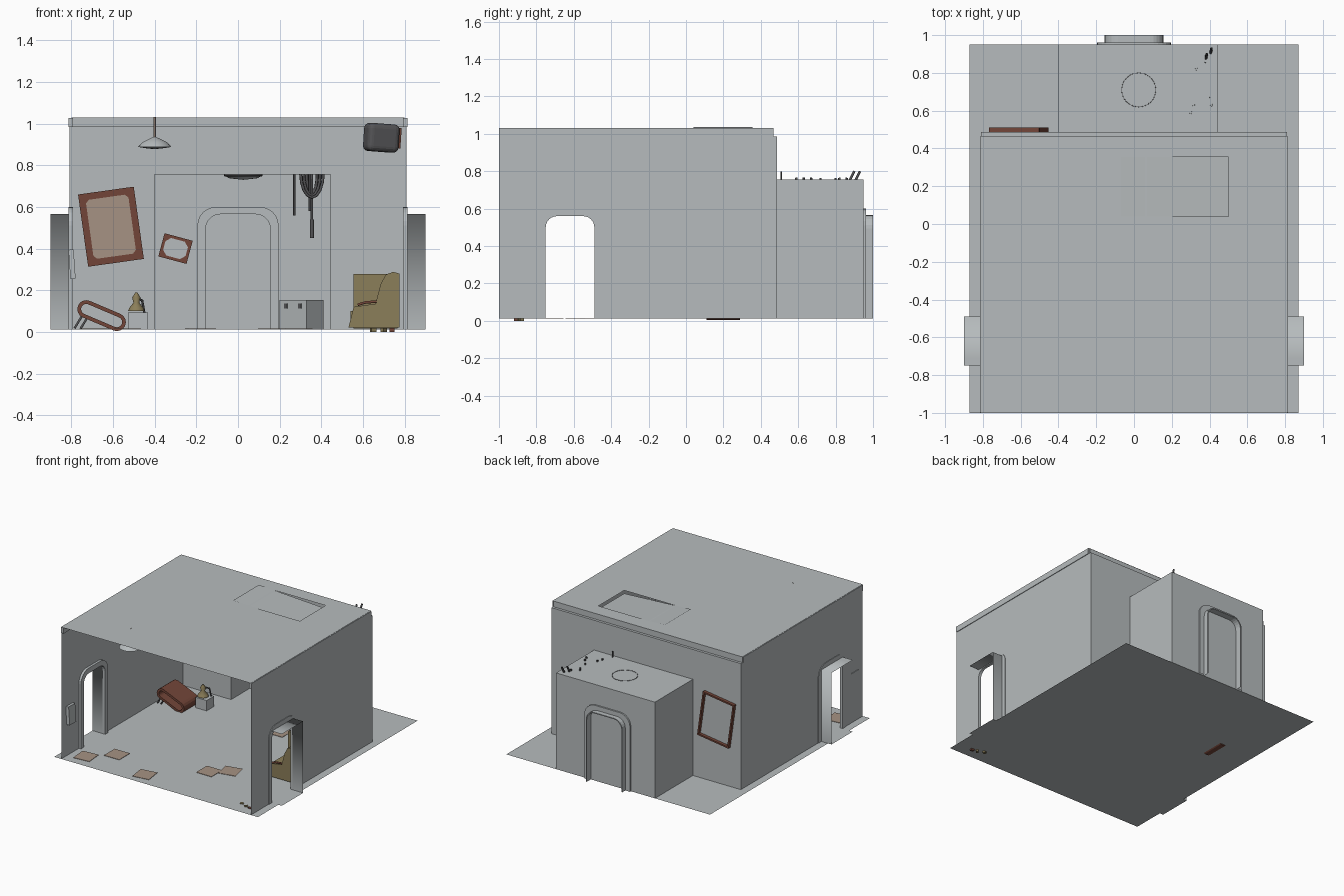
import bpy, bmesh, math
from mathutils import Vector, Matrix

if "Cube" in bpy.data.objects:
    bpy.data.objects.remove(bpy.data.objects["Cube"])


def material(name, rgb):
    m = bpy.data.materials.new(name)
    m.use_nodes = True
    m.diffuse_color = (*rgb, 1)
    m.node_tree.nodes["Principled BSDF"].inputs["Base Color"].default_value = (*rgb, 1)
    return m


GREY = material("plaster_grey", (0.47, 0.5, 0.51))
BROWN = material("red_brown_wood", (0.17, 0.06, 0.04))
YELLOW = material("mustard_cloth", (0.26, 0.21, 0.1))
DARK = material("dark_metal", (0.09, 0.09, 0.095))
TAN = material("tan_patch", (0.38, 0.29, 0.23))

# Main levels of the room
FLOOR, ROOF, LEDGE, ALCOVE = 0.012, 1.03, 0.985, 0.755
SIDE, FRONT, ROOF_BACK, BACK, REAR = 0.81, -1, 0.467, 0.487, 0.95
A_MIN, A_MAX = -0.4, 0.445
DOOR_Y = -0.62


def mesh(name, verts, faces, mat, smooth=False):
    me = bpy.data.meshes.new(name)
    me.from_pydata([Vector(v) for v in verts], [], faces)
    bm = bmesh.new()
    bm.from_mesh(me)
    bmesh.ops.recalc_face_normals(bm, faces=bm.faces)
    bm.to_mesh(me)
    bm.free()
    me.materials.append(mat)
    if smooth:
        me.polygons.foreach_set("use_smooth", [True] * len(me.polygons))
    ob = bpy.data.objects.new(name, me)
    bpy.context.collection.objects.link(ob)
    return ob


def place(axis, d, pts):
    return [(d, u, z) if axis == "x" else (u, d, z) for u, z in pts]


def wall(name, axis, d, pts):
    return mesh(name, place(axis, d, pts), [range(len(pts))], GREY)


def loft(name, rows, mat=GREY, closed=False, smooth=False):
    n = len(rows[0])
    faces = []
    for r in range(len(rows) if closed else len(rows) - 1):
        s = (r + 1) % len(rows)
        faces += [(r*n + i, r*n + i + 1, s*n + i + 1, s*n + i) for i in range(n - 1)]
    return mesh(name, [p for row in rows for p in row], faces, mat, smooth)


def prism(name, pts, a, b, mat):
    n = len(pts)
    faces = [range(n), range(n, 2 * n)]
    faces += [(i, (i + 1) % n, n + (i + 1) % n, n + i) for i in range(n)]
    return mesh(name, place("y", a, pts) + place("y", b, pts), faces, mat)


def box(name, centre, size, mat=GREY, rot=(0, 0, 0), bevel=0):
    bm = bmesh.new()
    bmesh.ops.create_cube(bm, size=1, matrix=Matrix.Diagonal((*size, 1)))
    me = bpy.data.meshes.new(name)
    bm.to_mesh(me)
    bm.free()
    me.materials.append(mat)
    ob = bpy.data.objects.new(name, me)
    bpy.context.collection.objects.link(ob)
    ob.location = centre
    ob.rotation_euler = [math.radians(a) for a in rot]
    if bevel:
        mod = ob.modifiers.new("round", "BEVEL")
        mod.width, mod.segments = bevel, 4


def lathe(name, profile, centre, mat, n=24):
    cx, cy = centre
    rows = [[(cx + r * math.cos(2 * math.pi * i / n), cy + r * math.sin(2 * math.pi * i / n), z)
             for i in range(n + 1)] for r, z in profile]
    return loft(name, rows, mat, smooth=True)


def tube(name, pts, radius, mat=DARK):
    cu = bpy.data.curves.new(name, "CURVE")
    cu.dimensions, cu.bevel_depth, cu.bevel_resolution = "3D", radius, 1
    sp = cu.splines.new("POLY")
    sp.points.add(len(pts) - 1)
    for p, co in zip(sp.points, pts):
        p.co = (*co, 1)
    cu.materials.append(mat)
    bpy.context.collection.objects.link(bpy.data.objects.new(name, cu))


def arch(c, half, top, r=0.07, n=6):
    left = [(-half + r - r * math.cos(i * math.pi / 2 / n),
             top - r + r * math.sin(i * math.pi / 2 / n)) for i in range(n + 1)]
    pts = [(-half, FLOOR)] + left
    return [(c + u, z) for u, z in pts] + [(c - u, z) for u, z in reversed(pts)]


def arch_trim(name, axis, d0, d1, outer, inner):
    loft(name, [place(axis, d0, outer), place(axis, d1, outer),
                place(axis, d1, inner), place(axis, d0, inner)], closed=True)


def rect(name, x0, x1, y0, y1, z, mat=GREY):
    return mesh(name, [(x0, y0, z), (x1, y0, z), (x1, y1, z), (x0, y1, z)], [range(4)], mat)


# Floor and worn floor patches
rect("floor", -0.87, 0.87, FRONT, REAR, FLOOR)
for i, (x, y, turn) in enumerate([(-0.69, -0.87, 5), (-0.53, -0.72, 0), (-0.18, -0.88, 8),
                                  (0.16, -0.58, 0), (0.28, -0.49, 12), (0.19, 0.24, 0)]):
    box(f"floor_patch_{i}", (x, y, FLOOR + 0.003), (0.13, 0.13, 0.003), TAN, (0, 0, turn))

# Side walls with arched doorways, trims, half-open passages and cornices
opening = arch(DOOR_Y, 0.13, 0.56, 0.06)
passage = [(-0.75, 0.565), (-0.71, 0.565), (-0.49, 0.565), (-0.49, FLOOR)]
for s, side in ((1, "left"), (-1, "right")):
    wall(f"{side}_wall", "x", s * SIDE, [(FRONT, FLOOR)] + opening +
         [(BACK, FLOOR), (BACK, LEDGE), (ROOF_BACK, LEDGE), (ROOF_BACK, ROOF), (FRONT, ROOF)])
    arch_trim(f"{side}_door_trim", "x", s * 0.792, s * 0.814,
              arch(DOOR_Y, 0.165, 0.6, 0.09), opening)
    loft(f"{side}_passage", [place("x", s * d, passage) for d in (SIDE, 0.9)], smooth=True)
    rect(f"{side}_passage_floor", s * 0.87, s * 0.9, -0.75, -0.49, FLOOR)
    box(f"{side}_cornice", (s * 0.803, -0.267, 1.006), (0.024, 1.46, 0.044))

# Back wall around the alcove, set out under the roof edge
wall("back_wall", "y", BACK, [(-SIDE, FLOOR), (A_MIN, FLOOR), (A_MIN, ALCOVE), (A_MAX, ALCOVE),
                              (A_MAX, FLOOR), (SIDE, FLOOR), (SIDE, LEDGE), (-SIDE, LEDGE)])
box("back_cornice", (0, 0.456, 1.007), (1.6, 0.022, 0.044))
rect("back_ledge", -SIDE, SIDE, 0.445, BACK, LEDGE)

# Alcove shell
for x, side in ((A_MIN, "right"), (A_MAX, "left")):
    wall(f"alcove_{side}_wall", "x", x, [(BACK, FLOOR), (REAR, FLOOR), (REAR, ALCOVE), (BACK, ALCOVE)])
wall("alcove_back_wall", "y", REAR, [(A_MIN, FLOOR), (A_MAX, FLOOR), (A_MAX, ALCOVE), (A_MIN, ALCOVE)])
rect("alcove_ceiling", A_MIN, A_MAX, BACK, REAR, ALCOVE)

# Rear door trim and frame, both sides of the alcove wall
door = arch(0, 0.155, 0.565)
arch_trim("rear_door_trim", "y", 0.938, 0.962, arch(0, 0.195, 0.6, 0.09), door)
arch_trim("rear_door_frame", "y", REAR, 1.0, door, arch(0, 0.148, 0.558, 0.065))

# Roof with hatch hole and the loose hatch panel
H0, H1, K0, K1 = 0.07, 0.5, 0.04, 0.355
rect("roof_right", -SIDE, H0, FRONT, ROOF_BACK, ROOF)
rect("roof_left", H1, SIDE, FRONT, ROOF_BACK, ROOF)
rect("roof_front", H0, H1, FRONT, K0, ROOF)
rect("roof_back", H0, H1, K1, ROOF_BACK, ROOF)
mesh("hatch_panel", [(-0.07, K0, 1.037), (H1, K0, 1.006), (H1, K1, 1.006), (-0.07, K1, 1.037)],
     [range(4)], GREY)


# Pictures hanging crooked, with cut inner corners
def picture(name, x, y, z, w, h, edge, depth, turn, cut):
    spin = Matrix.Translation((x, y, z)) @ Matrix.Rotation(math.radians(turn), 4, "Y")

    def loop(k, d, c):
        a, b = w / 2 - k, h / 2 - k
        quarter = [(a, b - c), (a - c, b)]
        pts = quarter + [(-u, v) for u, v in reversed(quarter)]
        pts += [(-u, -v) for u, v in pts]
        return [spin @ Vector((u, d, v)) for u, v in pts + pts[:1]]

    loft(name + "_frame", [loop(0, 0, 0.001), loop(0, depth, 0.001),
                           loop(edge, depth, cut), loop(edge, 0, cut)], BROWN, True)
    return loop(edge, 0.004, cut)[:-1]


canvas = picture("large_picture", -0.61, 0.472, 0.505, 0.27, 0.35, 0.032, 0.012, -8, 0.016)
mesh("large_picture_canvas", canvas, [range(8)], TAN)
picture("large_picture_back", -0.61, BACK, 0.505, 0.27, 0.35, 0.012, 0.024, -8, 0.001)
canvas = picture("small_picture", -0.3, 0.93, 0.4, 0.14, 0.115, 0.014, 0.012, 15, 0.022)
mesh("small_picture_canvas", canvas, [range(8)], GREY)

# Overturned hollow stool with legs
spin = Matrix.Translation((-0.655, 0.2, 0.078)) @ Matrix.Rotation(math.radians(23), 4, "Y")


def stadium(r, y, n=8):
    pts = [(s * (0.08 + r * math.sin(t * math.pi / n)), s * r * math.cos(t * math.pi / n))
           for s in (1, -1) for t in range(n + 1)]
    return [spin @ Vector((u, y, v)) for u, v in pts + pts[:1]]


loft("stool_body", [stadium(0.043, -0.09), stadium(0.043, 0.09),
                    stadium(0.025, 0.09), stadium(0.025, -0.09)], BROWN, True)
for y in (0.14, 0.26):
    for x in (-0.75, -0.72):
        tube("stool_leg", [(x, y, 0.075), (x - 0.035, y, FLOOR + 0.005)], 0.006)

# Small crate with a desk lamp
box("crate", (-0.48, 0.28, 0.052), (0.095, 0.09, 0.08))
lathe("desk_lamp_shade", [(0.04, 0.1), (0.034, 0.115), (0.014, 0.14), (0.02, 0.165), (0.006, 0.188)],
      (-0.488, 0.27), YELLOW)
tube("desk_lamp_arm", [(-0.488, 0.28, 0.165), (-0.46, 0.31, 0.15), (-0.45, 0.315, 0.092)], 0.006)

# Cabinet in the alcove with two handles
box("cabinet", (0.305, 0.7, 0.082), (0.17, 0.125, 0.14), GREY, (0, 0, -40))
for x, y in ((0.231, 0.679), (0.297, 0.624)):
    box("cabinet_handle", (x, y, 0.125), (0.018, 0.008, 0.025), DARK, (0, 0, -40))

# Armchair facing sideways
side_shape = [(0.53, 0.02), (0.555, 0.12), (0.66, 0.135), (0.685, 0.23), (0.71, 0.275),
              (0.745, 0.288), (0.775, 0.28), (0.775, 0.02)]
for i, y in enumerate((-0.41, -0.21)):
    prism(f"armchair_side_{i}", side_shape, y, y + 0.03, YELLOW)
    tube(f"armchair_arm_{i}", [(0.575, y, 0.13), (0.61, y, 0.141), (0.665, y, 0.146)], 0.007, BROWN)
box("armchair_seat", (0.64, -0.3, 0.06), (0.2, 0.2, 0.08), YELLOW)
box("armchair_back", (0.74, -0.3, 0.15), (0.06, 0.2, 0.25), YELLOW)
box("armchair_panel", (0.66, -0.17, 0.147), (0.21, 0.02, 0.26), YELLOW)

# Loudspeaker in the upper corner
box("loudspeaker_body", (0.688, 0.4, 0.932), (0.16, 0.1, 0.135), DARK, (0, 4, 20), 0.025)
box("loudspeaker_edge", (0.735, 0.43, 0.932), (0.08, 0.06, 0.1), BROWN, (0, 4, 20))

# Pendant lamp and round alcove lamp
lathe("pendant_shade", [(0.08, 0.888), (0.06, 0.91), (0.03, 0.925), (0.008, 0.935)], (-0.4, -0.74), GREY)
lathe("pendant_bulb", [(0.08, 0.888), (0.03, 0.88), (0, 0.878)], (-0.4, -0.74), GREY)
tube("pendant_cord", [(-0.4, -0.74, 0.93), (-0.4, -0.74, 1.032)], 0.006, TAN)
lathe("alcove_lamp_rim", [(0.092, 0.75), (0.092, 0.757), (0.089, 0.757), (0.089, 0.745), (0.092, 0.75)],
      (0.025, 0.71), DARK)
lathe("alcove_lamp_glass", [(0.09, 0.752), (0.07, 0.738), (0, 0.73)], (0.025, 0.71), GREY)


# Loose cables hanging from the alcove ceiling
def hang(name, x, y, low, radius, high=0.765):
    tube(name, [(x, y, high), (x, y, low)], radius)


hang("cable_front", 0.27, 0.51, 0.56, 0.005, 0.8)
hang("cable_long", 0.355, 0.72, 0.45, 0.006)
hang("cable_end", 0.355, 0.72, 0.45, 0.01, 0.54)
hang("cable_middle", 0.345, 0.8, 0.58, 0.006)
for y, w, drop in ((0.61, 0.055, 0.12), (0.65, 0.04, 0.11), (0.84, 0.025, 0.1)):
    arc = [t * math.pi / 8 for t in range(9)]
    tube("cable_loop", [(0.355 + w * math.cos(a), y + 0.02 * math.cos(a), 0.765 - drop * math.sin(a))
                        for a in arc], 0.007)
for x, y in ((0.38, 0.89), (0.405, 0.92)):
    tube("cable_stub", [(x, y - 0.02, 0.74), (x + 0.005, y + 0.01, 0.8)], 0.007)

# Wall switch box and floor debris
box("switch_box", (-0.797, -0.9, 0.325), (0.025, 0.08, 0.14), GREY, (0, -4, 0))
for x, y, turn, mat in ((0.65, -0.88, 20, YELLOW), (0.7, -0.9, 50, YELLOW), (0.74, -0.91, 0, BROWN)):
    box("debris", (x, y, 0.009), (0.025, 0.02, 0.018), mat, (0, 0, turn))
